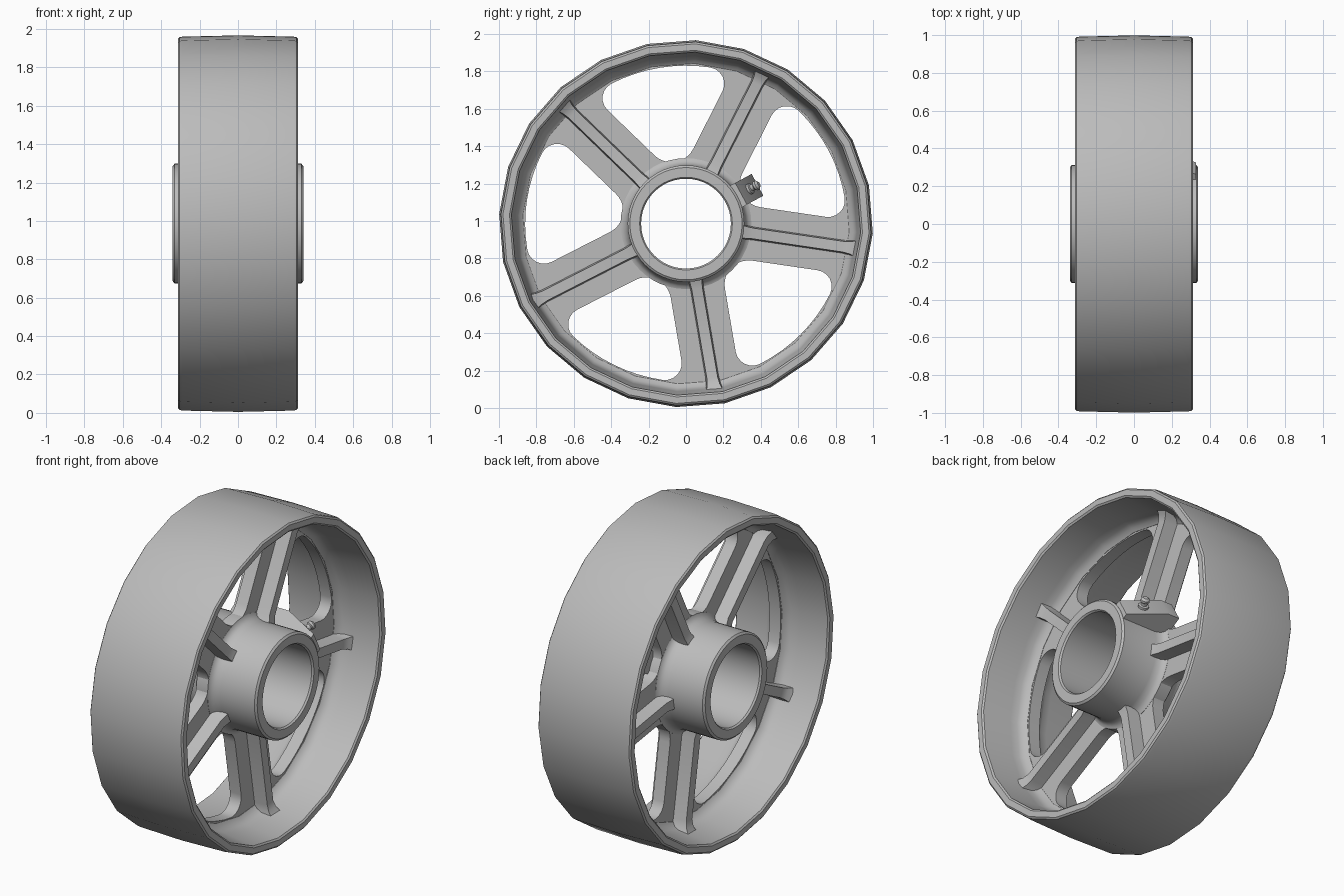
import bpy, bmesh
from math import sin, cos, pi, radians, sqrt, atan2
from mathutils import Vector

if "Cube" in bpy.data.objects:
    bpy.data.objects.remove(bpy.data.objects["Cube"])

CENTRE = Vector((0, 0, 0.986))
SPOKE_START = radians(-8.5)
STEP = 2 * pi / 5
FLATTEN = 0.982

grey = bpy.data.materials.new("cast_grey")
grey.use_nodes = True
grey.diffuse_color = (0.5, 0.5, 0.5, 1)
grey.node_tree.nodes["Principled BSDF"].inputs["Base Color"].default_value = (0.5, 0.5, 0.5, 1)


def smooth(obj):
    bpy.ops.object.select_all(action="DESELECT")
    obj.select_set(True)
    bpy.context.view_layer.objects.active = obj
    bpy.ops.object.shade_smooth_by_angle(angle=radians(32))


def finish(name, bm):
    bmesh.ops.remove_doubles(bm, verts=bm.verts, dist=1e-5)
    bmesh.ops.recalc_face_normals(bm, faces=bm.faces)
    mesh = bpy.data.meshes.new(name)
    bm.to_mesh(mesh)
    bm.free()
    mesh.materials.append(grey)
    obj = bpy.data.objects.new(name, mesh)
    bpy.context.collection.objects.link(obj)
    obj.location = CENTRE
    smooth(obj)
    return obj


def skin(bm, rings, wrap):
    """Join consecutive closed rings of vertices with quads."""
    n = len(rings[0])
    for i in range(len(rings) if wrap else len(rings) - 1):
        a, b = rings[i], rings[(i + 1) % len(rings)]
        for j in range(n):
            k = (j + 1) % n
            bm.faces.new((a[j], a[k], b[k], b[j]))


def lathe(name, profile, sides, phase=0.0):
    """Spin a closed (x, radius) profile about the x axis."""
    bm = bmesh.new()
    rings = []
    for i in range(sides):
        a = phase + 2 * pi * i / sides
        rings.append([bm.verts.new((x, r * cos(a), r * sin(a))) for x, r in profile])
    skin(bm, rings, True)
    return finish(name, bm)


def loft(name, sections, angle):
    """Join (x, radial, tangential) sections, turned to an angle around the axle."""
    bm = bmesh.new()
    c, s = cos(angle), sin(angle)
    rings = [[bm.verts.new((x, r * c - t * s, r * s + t * c)) for x, r, t in sec]
             for sec in sections]
    skin(bm, rings, False)
    bm.faces.new(rings[0])
    bm.faces.new(rings[-1])
    return finish(name, bm)


def both_sides(half):
    return half + [(-x, r) for x, r in reversed(half)]


# Rim with a slightly crowned tread and a fillet down to the web
rim = lathe("rim", [(0, 1.0)] + both_sides([
    (0.29, 0.993), (0.305, 0.99), (0.313, 0.98), (0.313, 0.945), (0.305, 0.935),
    (0.13, 0.915), (0.085, 0.91), (0.055, 0.895), (0.04, 0.873)]), 24, radians(-3))
rim.scale.z = FLATTEN

# Hub sleeve with a fillet down to the web
lathe("hub", both_sides([
    (0.33, 0.24), (0.34, 0.248), (0.34, 0.3), (0.33, 0.312),
    (0.1, 0.312), (0.065, 0.32), (0.045, 0.335), (0.039, 0.35)]), 48)


# Web plate with five rounded wedge openings
def arc(cu, cv, rad, start, end, steps):
    return [(cu + rad * cos(start + (end - start) * i / steps),
             cv + rad * sin(start + (end - start) * i / steps)) for i in range(steps + 1)]


def opening(mid):
    half, off, outer, fillet, inner = STEP / 2, 0.147, 0.86, 0.09, 0.13
    side = half + pi / 2
    d, o = outer - fillet, off + fillet
    along = sqrt(d * d - o * o)
    cu = along * cos(half) + o * sin(half)
    cv = along * sin(half) - o * cos(half)
    phi = atan2(cv, cu)
    nose = (off + inner) / sin(half)
    pts = arc(nose, 0, inner, side, 2 * pi - side, 10)
    pts += arc(cu, -cv, fillet, -side, -phi, 6)
    pts += arc(0, 0, outer, -phi, phi, 8)[1:-1]
    pts += arc(cu, cv, fillet, phi, side, 6)
    return [(u * cos(mid) - v * sin(mid), u * sin(mid) + v * cos(mid)) for u, v in pts]


curve = bpy.data.curves.new("web", "CURVE")
curve.dimensions = "2D"
curve.fill_mode = "BOTH"
curve.extrude = 0.038
loops = [arc(0, 0, 0.9, 0, 2 * pi, 48)[:-1], arc(0, 0, 0.29, 0, 2 * pi, 48)[:-1]]
loops += [opening(SPOKE_START + (i + 0.5) * STEP) for i in range(5)]
for loop in loops:
    spline = curve.splines.new("POLY")
    spline.points.add(len(loop) - 1)
    for p, (u, v) in zip(spline.points, loop):
        p.co = (u, v, 0, 1)
    spline.use_cyclic_u = True
curve.materials.append(grey)
web = bpy.data.objects.new("web", curve)
bpy.context.collection.objects.link(web)
web.location = CENTRE
web.rotation_euler = (pi / 2, 0, pi / 2)
web.scale.y = FLATTEN
bpy.ops.object.select_all(action="DESELECT")
web.select_set(True)
bpy.context.view_layer.objects.active = web
bpy.ops.object.convert(target="MESH")
smooth(bpy.context.view_layer.objects.active)

# Stiffening ribs on both faces of each spoke, flared where they meet hub and rim
stations = [(0.29, 0.14, 0.036), (0.325, 0.13, 0.032), (0.36, 0.12, 0.029),
            (0.85, 0.12, 0.029), (0.89, 0.13, 0.034), (0.925, 0.155, 0.046)]
for i in range(5):
    for side, label in ((1, "left"), (-1, "right")):
        rib = loft(f"rib_{label}_{i + 1}", [
            [(side * 0.02, r, -w - 0.008), (side * h, r, -w),
             (side * h, r, w), (side * 0.02, r, w + 0.008)]
            for r, h, w in stations], SPOKE_START + i * STEP)
        rib.scale.z = FLATTEN

# Sloped boss on the hub that carries the grease fitting
boss_angle = radians(28.5)
wedge = [(0.02, 0.28), (0.328, 0.28), (0.328, 0.335), (0.1, 0.435), (0.02, 0.435)]
loft("grease_boss", [[(x, r, t) for x, r in wedge] for t in (-0.066, 0.066)], boss_angle)

# Grease fitting standing square to the sloped face
fitting = lathe("grease_fitting", [
    (-0.02, 0), (-0.02, 0.03), (0.015, 0.03), (0.018, 0.018), (0.035, 0.018),
    (0.042, 0.026), (0.055, 0.026), (0.066, 0.014), (0.066, 0)], 16)
out = Vector((0.4, 0.92 * cos(boss_angle), 0.92 * sin(boss_angle)))
fitting.rotation_mode = "QUATERNION"
fitting.rotation_quaternion = out.to_track_quat("X", "Z")
fitting.location = CENTRE + Vector((0.215, 0.383 * cos(boss_angle), 0.383 * sin(boss_angle)))
